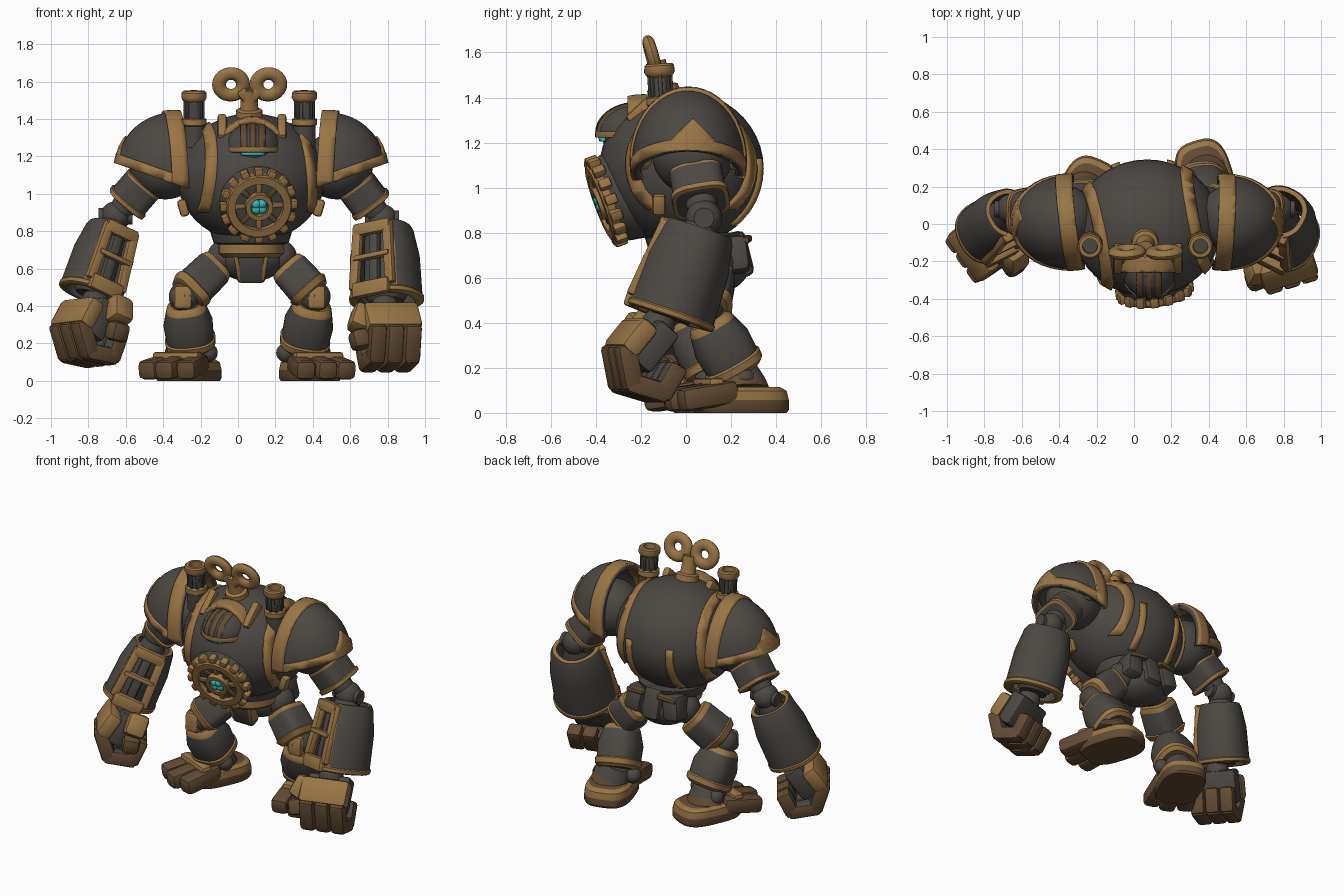
import bpy, bmesh, math
from mathutils import Vector as V, Matrix

if "Cube" in bpy.data.objects:
    bpy.data.objects.remove(bpy.data.objects["Cube"])

GREY, BRONZE, BROWN, CYAN = range(4)
MATS = []
for nm, col in (("dark iron", (0.072, 0.065, 0.057)), ("bronze", (0.32, 0.18, 0.06)),
                ("worn brown", (0.122, 0.071, 0.034)), ("cyan glow", (0.03, 0.48, 0.5))):
    m = bpy.data.materials.new(nm)
    m.diffuse_color = (*col, 1)
    m.use_nodes = True
    m.node_tree.nodes["Principled BSDF"].inputs["Base Color"].default_value = m.diffuse_color
    MATS.append(m)
CX = 0.07                                   # body centre line


def finish(bm, name, mi=None):
    bmesh.ops.recalc_face_normals(bm, faces=bm.faces)
    if mi is not None:
        for f in bm.faces:
            f.material_index = mi
    me = bpy.data.meshes.new(name)
    bm.to_mesh(me)
    bm.free()
    for m in MATS:
        me.materials.append(m)
    ob = bpy.data.objects.new(name, me)
    bpy.context.collection.objects.link(ob)
    bpy.context.view_layer.objects.active = ob
    ob.select_set(True)
    bpy.ops.object.shade_smooth_by_angle(angle=math.radians(35))
    ob.select_set(False)
    return ob


def frame(a, b, hint):
    """Matrix at a, z towards b, x close to hint."""
    z = (b - a).normalized()
    h = V(hint)
    x = (h - z * h.dot(z)).normalized()
    y = z.cross(x)
    return Matrix.Translation(a) @ Matrix((x, y, z)).transposed().to_4x4()


def beam(name, a, b, w, d, mi, hint=(1, 0, 0), bev=0.02, inner=None):
    """Bevelled block between two points; inner colours its back face."""
    a, b = V(a), V(b)
    bm = bmesh.new()
    bmesh.ops.create_cube(bm, size=1)
    L = (b - a).length
    bmesh.ops.transform(bm, verts=bm.verts, matrix=Matrix.Translation((0, 0, L / 2)) @ Matrix.Diagonal((w, d, L, 1)))
    bmesh.ops.bevel(bm, geom=bm.edges[:], offset=min(bev, w / 3, d / 3, L / 3), segments=2, profile=0.5, affect='EDGES')
    bm.normal_update()
    for f in bm.faces:
        f.material_index = inner if inner is not None and f.normal.y < -0.5 else mi
    bmesh.ops.transform(bm, verts=bm.verts, matrix=frame(a, b, hint))
    return finish(bm, name)


def shell(name, c, rad, mi, planes=(), thick=0):
    """Ellipsoid with everything beyond each (point, normal) plane removed."""
    bm = bmesh.new()
    bmesh.ops.create_uvsphere(bm, u_segments=40, v_segments=22, radius=1)
    bmesh.ops.transform(bm, verts=bm.verts, matrix=Matrix.Translation(c) @ Matrix.Diagonal((*rad, 1)))
    for co, no in planes:
        bmesh.ops.bisect_plane(bm, geom=bm.verts[:] + bm.edges[:] + bm.faces[:], dist=1e-5,
                               plane_co=co, plane_no=no, clear_outer=True)
    ob = finish(bm, name, mi)
    if thick:
        s = ob.modifiers.new("thickness", 'SOLIDIFY')
        s.thickness, s.offset = thick, -1
    return ob


def span(axis, lo, hi):
    """Plane pair keeping lo..hi along one axis."""
    e = V([float(i == axis) for i in range(3)])
    return [(e * hi, e), (e * lo, -e)]


def ball(name, c, r, mi=GREY):
    return shell(name, c, (r, r, r) if isinstance(r, float) else r, mi)


def lathe(name, a, b, prof, flat=1, sq=2, n=32, hint=(1, 0, 0), closed=False, gap=0):
    """Turned part; profile rows are (height share, radius, colour of next band)."""
    a, b = V(a), V(b)
    L, bm, rows = (b - a).length, bmesh.new(), []
    for h, r, _ in prof:
        row = []
        for i in range(n):
            t = 2 * math.pi * i / n
            c, s = math.cos(t), math.sin(t)
            e = 2 / sq
            row.append(bm.verts.new((r * math.copysign(abs(c) ** e, c),
                                     r * flat * math.copysign(abs(s) ** e, s), h * L)))
        rows.append(row)
    k = len(rows)
    for j in range(k if closed else k - 1):
        for i in range(gap, n - gap):
            q = (i + 1) % n
            f = bm.faces.new((rows[j][i], rows[j][q], rows[(j + 1) % k][q], rows[(j + 1) % k][i]))
            f.material_index = BRONZE if gap and i in (gap, n - gap - 1) else prof[j][2]
    ends = [[r[i] for r in rows] for i in (gap, n - gap)] if gap else ([] if closed else [rows[0], rows[-1]])
    for e, mi in zip(ends, (BRONZE, BRONZE) if gap else (prof[0][2], prof[-1][2])):
        bm.faces.new(e).material_index = mi
    bmesh.ops.delete(bm, geom=[v for v in bm.verts if not v.link_faces], context='VERTS')
    bmesh.ops.transform(bm, verts=bm.verts, matrix=frame(a, b, hint))
    return finish(bm, name)


# ---- body barrel with straps
BC, BR = V((CX, -0.02, 1.085)), V((0.395, 0.365, 0.345))
ball("body", BC, tuple(BR))
for s in (-1, 1):
    n = V((s, 0.2 * s, 0.09)).normalized()
    shell("side_strap", BC, BR * 1.045, BRONZE,
          [(BC + n * 0.305, n), (BC + n * 0.255, -n), (V((0, 0, 0.9)), V((0, 0, -1)))], 0.04)
    x = 0.05 + s * 0.15
    shell("back_strip", BC, BR * 1.04, BRONZE,
          span(0, x - 0.022, x + 0.022) + span(1, 0.1, 1) + span(2, 0.83, 1.13), 0.03)
    beam("side_clip", (CX + s * 0.375, -0.12, 0.97), (CX + s * 0.35, -0.12, 0.88), 0.05, 0.06, BRONZE)

# ---- belly gear
gc, gn = V((0.11, -0.355, 0.94)), V((0.12, -0.93, -0.34)).normalized()
gf = frame(gc, gc + gn, (1, 0, 0))
lathe("gear_drum", gc - gn * 0.22, gc + gn * 0.005, [(0, 0.23, GREY), (0.8, 0.2, GREY), (1, 0.17, GREY)])
lathe("gear_ring", gc - gn * 0.02, gc + gn * 0.035,
      [(0, 0.178, BRONZE), (0.8, 0.178, BRONZE), (1, 0.17, BRONZE), (1, 0.13, BRONZE), (0, 0.125, BRONZE)], closed=True)
lathe("gear_hub", gc - gn * 0.02, gc + gn * 0.045,
      [(0, 0.078, BRONZE), (1, 0.073, BRONZE), (1, 0.048, BRONZE), (0, 0.048, BRONZE)], closed=True)
for i in range(16):
    t = i * math.pi / 8
    d = V((math.cos(t), math.sin(t), 0))
    w = gn.cross(gf.to_3x3() @ d)
    beam("gear_tooth", gf @ (d * 0.16), gf @ (d * 0.21), 0.045, 0.055, BRONZE, w, 0.008)
    if i % 2 == 0:
        beam("gear_spoke", gf @ (d * 0.06), gf @ (d * 0.14), 0.03, 0.04, BROWN if i % 4 else BRONZE, w, 0.008)
for i in range(4):
    t = i * math.pi / 2 + 0.8
    ball("core_glow", gf @ V((0.022 * math.cos(t), 0.022 * math.sin(t), 0.028)), 0.025, CYAN)

# ---- head with visor
HC, HR = V((0.08, -0.215, 1.245)), V((0.14, 0.165, 0.12))
ball("head", HC, tuple(HR))
shell("visor", HC, HR * 1.1, GREY, span(2, 1.225, 2), 0.03)
shell("visor_rim", HC, HR * 1.15, BRONZE, span(2, 1.222, 1.25) + span(1, -1, -0.22), 0.03)
shell("glow_slit", HC, HR * 1.08, CYAN, span(2, 1.205, 1.224) + span(0, 0.015, 0.145) + span(1, -1, -0.3), 0.02)
for x in (0.03, 0.08, 0.13):
    shell("grille_bar", HC, HR * 1.14, BROWN, span(0, x - 0.016, x + 0.016) + span(1, -1, -0.18) + span(2, 1.24, 2), 0.03)
shell("head_arch", V((0.075, -0.19, 1.25)), (0.175, 0.22, 0.165), BRONZE, span(1, -0.26, -0.17) + span(2, 1.25, 2), 0.04)
for x in (-0.085, 0.235):
    beam("head_clip", (x, -0.25, 1.29), (x, -0.12, 1.41), 0.05, 0.065, BRONZE)

# ---- chimneys
for x in (-0.235, 0.355):
    a, b = V((x, -0.10, 1.25)), V((x, -0.12, 1.55))
    lathe("chimney", a, b, [(0, 0.06, GREY), (0.38, 0.06, BRONZE), (0.4, 0.068, BRONZE), (0.5, 0.066, BRONZE),
          (0.52, 0.048, GREY), (0.8, 0.048, BRONZE), (0.83, 0.06, BRONZE), (0.88, 0.068, BRONZE), (0.97, 0.066, BRONZE),
          (1, 0.058, BRONZE), (1, 0.04, BRONZE), (0.8, 0.038, GREY)], n=24)
    for i in range(8):
        d = V((math.cos(i * math.pi / 4), math.sin(i * math.pi / 4), 0)) * 0.047
        beam("chimney_flute", a.lerp(b, 0.5) + d, a.lerp(b, 0.84) + d, 0.018, 0.018, GREY, d, 0.004)

# ---- wind-up key
lathe("key_stem", (0.06, -0.09, 1.39), (0.06, -0.135, 1.56),
      [(0, 0.075, BRONZE), (0.33, 0.07, BRONZE), (0.38, 0.05, BRONZE), (0.5, 0.046, BRONZE), (1, 0.045, BRONZE)], n=24)
for s in (-1, 1):
    c, ax = V((0.0625 + s * 0.1, -0.15, 1.585)), V((0.05, -1, -0.28)).normalized()
    lathe("key_loop", c, c + ax * 0.1, [(0.27 * math.sin(t), 0.064 + 0.037 * math.cos(t), BRONZE)
          for t in (i * math.pi / 6 for i in range(12))], flat=0.94, closed=True)
    beam("key_fork", (0.06, -0.135, 1.5), (0.0625 + s * 0.05, -0.15, 1.56), 0.06, 0.05, BRONZE)

# ---- shoulders
for s in (-1, 1):
    X = lambda u: CX + s * u
    pc, pr = V((X(0.415), 0.01, 1.12)), V((0.31, 0.25, 0.315))
    up, inn = V((s * 0.35, 0, -1)), V((-s, 0.12 if s < 0 else 0.05, 0.05)).normalized()
    low, cut = V((X(0.36), 0, 1.035)), V((X(0.37), 0, 1.25))
    shell("shoulder_pad", pc, pr, GREY, [(cut, inn), (low, up)], 0.03)
    shell("pad_inner_rim", pc, pr * 1.045, BRONZE, [(cut, inn), (low, up), (cut - inn * 0.09, -inn)], 0.045)
    shell("pad_lower_rim", pc, pr * 1.04, BRONZE, [(cut, inn), (low, up), (low + V((0, 0, 0.055)), -up)], 0.045)
    tip = V((X(0.7), 0.03, 1.31))           # pointed plate lying on the pad
    shell("pad_spike", pc, pr * 1.035, BRONZE, [(tip, V((0, 0.7, 0.7))), (tip, V((0, -0.7, 0.7))), (low, up),
                                                (V((X(0.5), 0, 0)), V((-s, 0, 0)))] + span(1, -0.1, 0.16), 0.03)
    for y in (-0.19, 0.21):
        ball("pad_rivet", (X(0.48), y, 1.12), 0.04, BRONZE)
    ball("shoulder_joint", (X(0.46), 0.03, 1.15), (0.19, 0.18, 0.18))
    lathe("shoulder_axle", (X(0.22), 0.02, 1.15), (X(0.46), 0.02, 1.15),
          [(0, 0.2, GREY), (0.5, 0.2, GREY), (0.52, 0.16, GREY), (1, 0.16, GREY)])


# ---- arms
def hand(o, R, side, ty):
    P = lambda x, y, z: o + R @ V((x, y, z))
    hx = R @ V((1, 0, 0))
    ball("wrist", o, 0.075)
    beam("palm", P(0, 0.02, -0.01), P(0, -0.12, -0.18), 0.27, 0.12, GREY, hx)
    beam("hand_plate", P(0, -0.07, 0.01), P(0, -0.18, -0.12), 0.31, 0.1, BRONZE, hx, 0.03, GREY)
    for i in (-1, 0, 1):
        x = i * 0.098
        pts = [P(x, -0.18, -0.11), P(x, -0.15, -0.26), P(x, -0.01, -0.3), P(x, 0.05, -0.2)]
        for j in range(3):
            e = (pts[j + 1] - pts[j]).normalized() * 0.025
            beam("finger", pts[j] - e, pts[j + 1] + e, 0.092, 0.09, BROWN, hx, 0.02, GREY)
    t = [P(-side * 0.13, ty - 0.05, 0), P(-side * 0.19, ty - 0.11, -0.12), P(-side * 0.17, ty - 0.14, -0.22)]
    beam("thumb_base", t[0], t[1], 0.11, 0.13, BRONZE, hx, 0.03, GREY)
    beam("thumb_tip", t[1], t[2], 0.1, 0.11, BROWN, hx, 0.03, GREY)


def arm(side, sh, el, fa, fb, k, wrist, R, ty):
    sh, el, fa, fb = V(sh), V(el), V(fa), V(fb)
    lathe("upper_arm", sh, el, [(0, 0.1, GREY), (1, 0.06, GREY)])
    lathe("arm_cuff", sh.lerp(el, 0.3), sh.lerp(el, 0.76),
          [(0, 0.09, BRONZE), (0.04, 0.107, BRONZE), (0.12, 0.108, GREY), (0.8, 0.108, BRONZE), (0.83, 0.117, BRONZE),
           (0.97, 0.115, BRONZE), (1, 0.1, GREY)], flat=1.1, sq=3.5)
    ball("elbow", el, 0.08)
    lathe("elbow_pin", el - V((0.09, 0, 0)), el + V((0.09, 0, 0)), [(0, 0.045, GREY), (1, 0.045, GREY)], hint=(0, 1, 0))
    w = V((-side * 0.45, -0.9, 0))
    lathe("forearm_shell", fa, fb, [(0, 0.14 * k, GREY), (0.06, 0.153 * k, GREY), (0.4, 0.18 * k, GREY), (0.93, 0.187 * k, GREY),
          (0.93, 0.155 * k, GREY), (0, 0.115 * k, BRONZE)], hint=w, closed=True, gap=3, sq=2.3)
    lathe("forearm_cuff", fa.lerp(fb, 0.92), fb, [(0, 0.188 * k, BRONZE), (0.2, 0.195 * k, BRONZE), (0.8, 0.193 * k, BRONZE),
          (1, 0.183 * k, BRONZE), (1, 0.15 * k, GREY), (0, 0.15 * k, BRONZE)], hint=w, closed=True, sq=2.3)
    lathe("forearm_core", el, fb, [(0, 0.06, GREY), (0.25, 0.1 * k, GREY), (0.9, 0.12 * k, GREY), (1, 0.09 * k, GREY)])
    F = frame(fa, fb, w)
    L = (fb - fa).length
    for h, r, z in ((0.09, 0.13, 0.07), (0.48, 0.15, 0.03), (0.92, 0.17, 0.085)):      # window frame crossbars
        beam("window_bar", F @ V((r * k, -0.11 * k, h * L)), F @ V((r * k, 0.11 * k, h * L)), z, 0.05, BRONZE, fb - fa, 0.014)
    for y in (-1, 1):                                              # window side rails
        beam("window_rail", F @ V((0.125 * k, y * 0.088 * k, 0.03 * L)), F @ V((0.16 * k, y * 0.11 * k, 0.9 * L)), 0.045, 0.056, BRONZE, w, 0.014)
    beam("piston", F @ V((0.105 * k, 0, 0.1 * L)), F @ V((0.13 * k, 0, 0.9 * L)), 0.05, 0.06, GREY, w)
    hand(V(wrist), R, side, ty)


arm(1, (0.56, 0.03, 1.14), (0.77, 0.08, 0.865), (0.78, 0.065, 0.82), (0.795, -0.07, 0.42), 1.0,
    (0.785, -0.125, 0.39), Matrix.Rotation(0.3, 3, 'Z'), 0)
arm(-1, (-0.43, 0.03, 1.14), (-0.655, 0.08, 0.88), (-0.67, 0.06, 0.82), (-0.79, -0.045, 0.46), 0.89,
    (-0.765, -0.075, 0.42), Matrix.Rotation(-0.12, 3, 'Y') @ Matrix.Rotation(-0.95, 3, 'Z'), 0.12)

# ---- pelvis
ball("pelvis", (CX, 0.12, 0.65), (0.18, 0.16, 0.12))
lathe("waist", (CX, 0.03, 0.66), (CX, 0.03, 0.8), [(0, 0.15, BRONZE), (0.15, 0.175, BRONZE), (0.5, 0.175, GREY), (0.55, 0.2, GREY), (1, 0.22, GREY)])
beam("groin_plate", (CX, -0.07, 0.70), (CX, -0.01, 0.53), 0.15, 0.08, GREY)
beam("seat_plate", (CX, 0.2, 0.8), (CX, 0.25, 0.6), 0.13, 0.12, GREY, bev=0.03)
for s in (-1, 1):
    beam("groin_rim", (CX + s * 0.085, -0.065, 0.70), (CX + s * 0.06, -0.01, 0.55), 0.025, 0.09, BRONZE)
    beam("seat_side", (CX + s * 0.125, 0.2, 0.78), (CX + s * 0.15, 0.22, 0.62), 0.12, 0.14, GREY, bev=0.03)
    beam("seat_rim", (CX + s * 0.05, 0.27, 0.775), (CX + s * 0.18, 0.255, 0.765), 0.03, 0.05, BROWN, (0, 0, 1))


# ---- legs
def leg(s, hip, knee, ankle, heel, toe):
    hip, knee, ankle, heel, toe = map(V, (hip, knee, ankle, heel, toe))
    d = (toe - heel).normalized()
    side = V((-d.y, d.x, 0))
    ball("hip", hip, 0.095)
    lathe("thigh", hip.lerp(knee, 0.2), hip.lerp(knee, 0.95), [(0, 0.075, BRONZE), (0.03, 0.094, BRONZE), (0.16, 0.105, GREY),
          (0.78, 0.11, BRONZE), (0.81, 0.118, BRONZE), (0.97, 0.1, BRONZE), (1, 0.08, BRONZE)], sq=3.5, hint=(0, 1, 0))
    ball("knee", knee, 0.085)
    kc = knee + V((s * 0.01, -0.055, 0))
    beam("knee_cap", kc + V((0, 0.01, 0.06)), kc + V((0, 0, -0.07)), 0.1, 0.07, BRONZE, bev=0.03)
    top = knee.lerp(ankle, 0.12)
    lathe("shin", top, ankle + V((0, 0, 0.03)), [(0, 0.08, BRONZE), (0.06, 0.1, BRONZE), (0.13, 0.108, GREY), (0.45, 0.132, GREY),
          (0.78, 0.128, BRONZE), (0.81, 0.136, BRONZE), (0.93, 0.133, BRONZE), (1, 0.11, BROWN)], sq=2.6)
    for q in (-1, 1):
        ball("ankle_pin", ankle + side * q * 0.1, 0.05)
    hc = heel + d * 0.21
    lathe("foot_base", hc, hc + V((0, 0, 0.115)), [(0, 0.2, BROWN), (0.12, 0.21, BROWN), (0.5, 0.21, BRONZE), (0.85, 0.2, BRONZE),
          (1, 0.17, BROWN)], flat=0.7, sq=3, hint=d)
    lathe("foot_arch", hc + V((0, 0, 0.09)), ankle + V((0, 0, 0.06)), [(0, 0.13, BROWN), (0.4, 0.115, GREY), (1, 0.08, GREY)])
    for i in (-1, 0, 1):
        back = heel + d * 0.26 + side * i * 0.09 + V((0, 0, 0.095))
        tip = toe + side * i * 0.115 - d * 0.03 * abs(i) + V((0, 0, 0.054))
        beam("toe", back, tip, 0.112, 0.105, BROWN, side, 0.03)
    m = heel + d * 0.36 + V((0, 0, 0.13))
    beam("instep_band", m - side * 0.135, m + side * 0.135, 0.07, 0.05, BRONZE, d)


leg(-1, (-0.07, 0.11, 0.66), (-0.285, 0.0, 0.45), (-0.25, 0.13, 0.15), (-0.18, 0.345, 0), (-0.40, -0.16, 0))
leg(1, (0.22, 0.13, 0.66), (0.41, 0.08, 0.45), (0.35, 0.23, 0.15), (0.325, 0.445, 0), (0.485, -0.09, 0))
